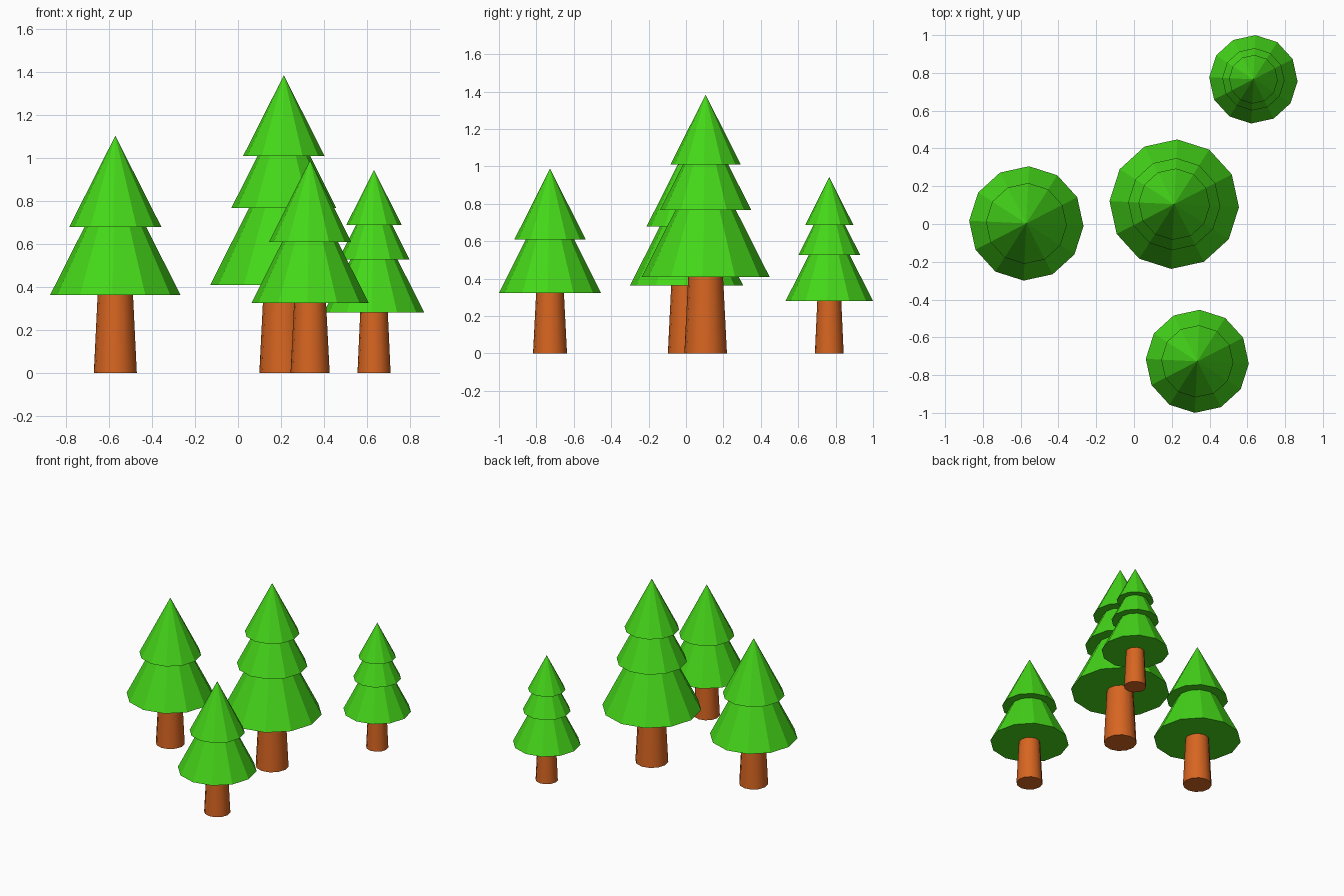
import bpy, bmesh
from math import sin, cos, radians, pi

if "Cube" in bpy.data.objects:
    bpy.data.objects.remove(bpy.data.objects["Cube"])

SIDES = 12


def material(name, color):
    m = bpy.data.materials.new(name)
    m.diffuse_color = color
    m.use_nodes = True
    m.node_tree.nodes["Principled BSDF"].inputs["Base Color"].default_value = m.diffuse_color
    return m


GREEN = material("foliage_green", (0.06, 0.68, 0.01, 1))
BROWN = material("trunk_brown", (0.68, 0.13, 0.015, 1))


def lathe(name, profile, loc, rot, mat, smooth=False):
    """Spin a bottom-to-top (radius, z) profile; radius 0 at the end makes a tip."""
    bm = bmesh.new()
    rings = []
    for r, z in profile:
        if r == 0:
            rings.append([bm.verts.new((0, 0, z))] * SIDES)
        else:
            rings.append([bm.verts.new((r * cos(rot + 2 * pi * i / SIDES),
                                        r * sin(rot + 2 * pi * i / SIDES), z))
                          for i in range(SIDES)])
    bm.faces.new(rings[0][::-1])
    for lo, hi in zip(rings, rings[1:]):
        for i in range(SIDES):
            j = (i + 1) % SIDES
            corners = [lo[i], lo[j], hi[j], hi[i]]
            bm.faces.new(list(dict.fromkeys(corners)))
    if profile[-1][0] > 0:
        bm.faces.new(rings[-1])
    bmesh.ops.recalc_face_normals(bm, faces=bm.faces[:])
    me = bpy.data.meshes.new(name)
    bm.to_mesh(me)
    bm.free()
    me.materials.append(mat)
    ob = bpy.data.objects.new(name, me)
    ob.location = loc
    bpy.context.collection.objects.link(ob)
    if smooth:
        bpy.ops.object.select_all(action='DESELECT')
        ob.select_set(True)
        bpy.context.view_layer.objects.active = ob
        bpy.ops.object.shade_smooth_by_angle(angle=radians(40))
    return ob


def tree(name, x, y, tiers, tip, trunk_base, trunk_top):
    """tiers: (skirt radius, skirt height) from the bottom up."""
    loc, rot = (x, y, 0), radians(-2.7)
    slope = tiers[-1][0] / (tip - tiers[-1][1])
    # Stepped foliage: each tier tapers until the flat underside of the next
    profile = []
    for (r, z), (_, z_next) in zip(tiers, tiers[1:]):
        profile += [(r, z), (r - slope * (z_next - z), z_next)]
    profile += [tiers[-1], (0, tip)]
    lathe(name + "_foliage", profile, loc, rot, GREEN)
    # Tapered trunk, ending just inside the foliage
    z0 = tiers[0][1]
    lathe(name + "_trunk", [(trunk_base, 0), (trunk_top, z0 + 0.005)],
          loc, rot, BROWN, smooth=True)


tree("left_tree", -0.57, 0.003, [(0.303, 0.363), (0.214, 0.679)], 1.102, 0.10, 0.082)
tree("tall_tree", 0.213, 0.105, [(0.343, 0.408), (0.244, 0.767), (0.189, 1.009)], 1.383, 0.114, 0.093)
tree("front_tree", 0.335, -0.727, [(0.273, 0.324), (0.191, 0.609)], 0.989, 0.091, 0.074)
tree("back_tree", 0.632, 0.766, [(0.234, 0.28), (0.165, 0.527), (0.129, 0.687)], 0.943, 0.077, 0.064)
